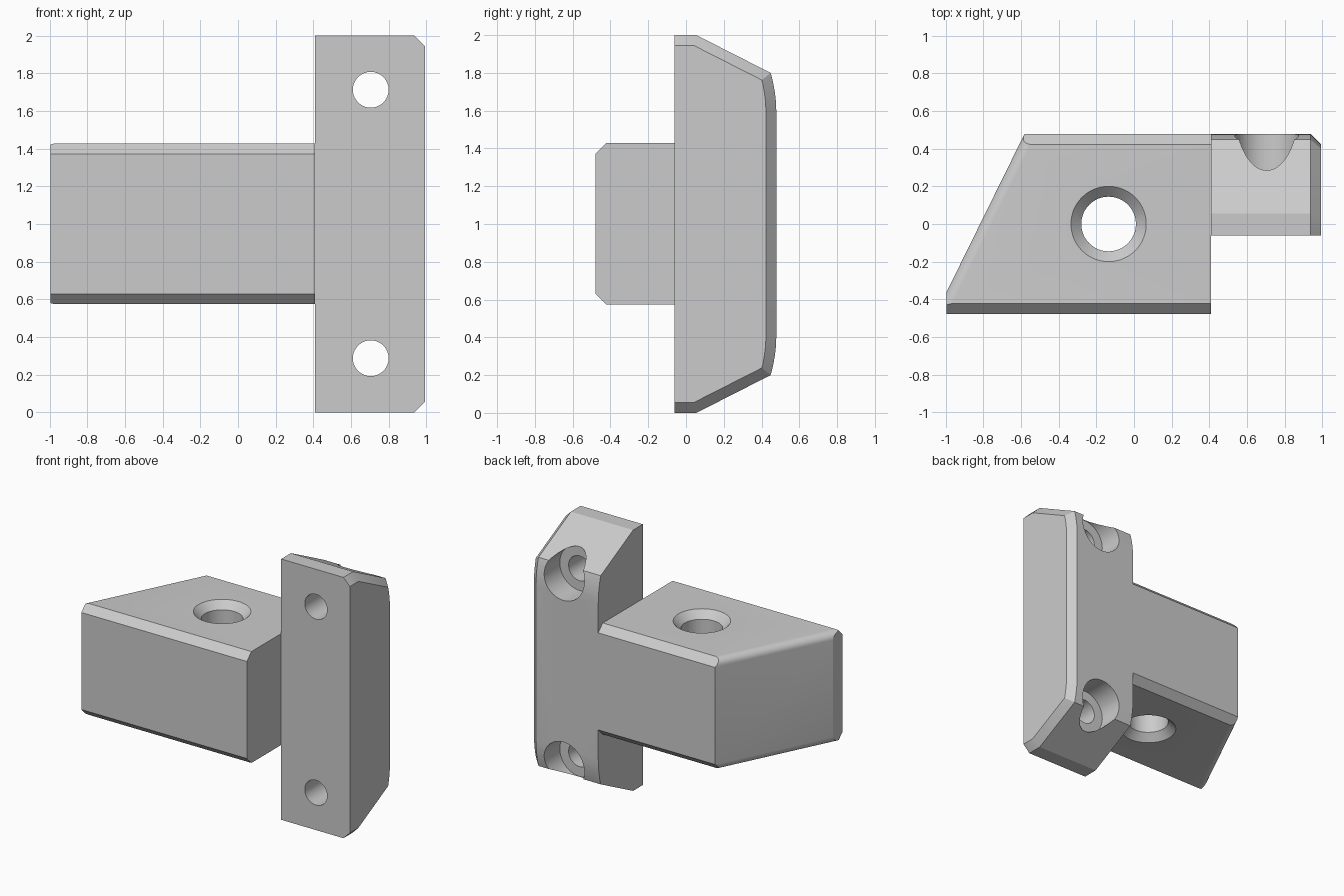
import bpy, bmesh, math
from mathutils import Vector, Matrix

cube = bpy.data.objects.get("Cube")
if cube:
    bpy.data.objects.remove(cube, do_unlink=True)

grey = bpy.data.materials.new("plain_grey")
grey.use_nodes = True
colour = (0.6, 0.6, 0.6, 1)
grey.diffuse_color = colour
grey.node_tree.nodes["Principled BSDF"].inputs["Base Color"].default_value = colour

BACK, LEFT, SEAM, RIGHT = 0.478, 0.993, 0.41, -0.995
FRONT, BEVEL = -0.062, 0.055
LOW, HIGH = 0.574, 1.428


def loft(name, rings):
    """Skin a closed solid through rings of equal point count."""
    bm = bmesh.new()
    loops = [[bm.verts.new(p) for p in ring] for ring in rings]
    for a, b in zip(loops, loops[1:]):
        for i in range(len(a)):
            j = (i + 1) % len(a)
            bm.faces.new((a[i], a[j], b[j], b[i]))
    bm.faces.new(loops[0])
    bm.faces.new(loops[-1])
    bmesh.ops.recalc_face_normals(bm, faces=bm.faces)
    mesh = bpy.data.meshes.new(name)
    bm.to_mesh(mesh)
    bm.free()
    mesh.materials.append(grey)
    obj = bpy.data.objects.new(name, mesh)
    bpy.context.collection.objects.link(obj)
    return obj


def lathe(name, profile, matrix, sides=64):
    """Round cutter from (radius, height) pairs."""
    angles = [2 * math.pi * i / sides for i in range(sides)]
    return loft(name, [[matrix @ Vector((r * math.cos(a), r * math.sin(a), h))
                        for a in angles] for r, h in profile])


def combine(target, other, operation):
    """Apply a boolean and discard the helper."""
    mod = target.modifiers.new("cut", 'BOOLEAN')
    mod.operation, mod.object, mod.solver = operation, other, 'EXACT'
    bpy.context.view_layer.objects.active = target
    bpy.ops.object.modifier_apply(modifier=mod.name)
    bpy.data.objects.remove(other, do_unlink=True)


def inset(points, d):
    """Mitred inward offset of an open profile in the (y, z) plane."""
    result = []
    for i, p in enumerate(points):
        normals = []
        for a, b in ((i - 1, i), (i, i + 1)):
            if a >= 0 and b < len(points):
                t = (points[b] - points[a]).normalized()
                normals.append(Vector((t.y, -t.x)))
        n = sum(normals, Vector((0, 0))).normalized()
        result.append(p + n * d / n.dot(normals[0]))
    return result


# Mounting plate: sloped ends, gently crowned back, chamfered outer side
upper = [Vector(p) for p in ((FRONT, 2), (0.055, 2), (0.448, 1.8), (0.46, 1.755),
                             (0.47, 1.7), (0.476, 1.65), (BACK, 1.6))]
outline = upper + [Vector((p.x, 2 - p.y)) for p in reversed(upper)]
small = inset(outline, BEVEL)
bracket = loft("bracket", [[(x, p.x, p.y) for p in ring] for x, ring in
                           ((SEAM, outline), (LEFT - BEVEL, outline), (LEFT, small))])

# Arm block: section chamfered on all four long edges
section = []
for y, z, order in ((BACK, HIGH, 1), (-BACK, HIGH, -1), (-BACK, LOW, 1), (BACK, LOW, -1)):
    sy, sz = math.copysign(BEVEL, y), BEVEL if z == HIGH else -BEVEL
    section += [(y, z - sz), (y - sy, z)][::order]
arm = loft("arm", [[(x, y, z) for y, z in section] for x in (RIGHT, SEAM)])

# Slanted end of the arm with rounded upper and lower edges
start, end = Vector((RIGHT, -0.36, 0)), Vector((-0.582, BACK, 0))
along = (end - start).normalized()
outward = Vector((-along.y, along.x, 0))
rounded = [(-3, HIGH)]
for centre_z, first in ((HIGH - BEVEL, 90), (LOW + BEVEL, 0)):
    for i in range(9):
        a = math.radians(first - i * 90 / 8)
        rounded.append((BEVEL * (math.cos(a) - 1), centre_z + BEVEL * math.sin(a)))
rounded.append((-3, LOW))
slant = loft("slant", [[start + along * s + outward * n + Vector((0, 0, z))
                        for n, z in rounded] for s in (-3, 3)])
combine(arm, slant, 'INTERSECT')
combine(bracket, arm, 'UNION')

# Vertical hole through the arm, countersunk at both ends
wide, bore, over = 0.2, 0.145, 0.02
hole = lathe("arm_hole", [(wide + over, LOW - over), (bore, LOW + BEVEL),
                          (bore, HIGH - BEVEL), (wide + over, HIGH + over)],
             Matrix.Translation((-0.135, 0, 0)))
combine(bracket, hole, 'DIFFERENCE')

# Counterbored screw holes near both ends of the plate
for z in (0.287, 1.713):
    turn = Matrix.Translation((0.705, 0, z)) @ Matrix.Rotation(-math.pi / 2, 4, 'X')
    screw = lathe("screw_hole", [(0.095, -0.5), (0.095, 0.28), (0.17, 0.28), (0.17, 0.7)], turn)
    combine(bracket, screw, 'DIFFERENCE')

# Smooth the rounds, keep the machined edges crisp
bpy.ops.object.select_all(action='DESELECT')
bracket.select_set(True)
bpy.context.view_layer.objects.active = bracket
bpy.ops.object.shade_smooth_by_angle(angle=math.radians(25))
